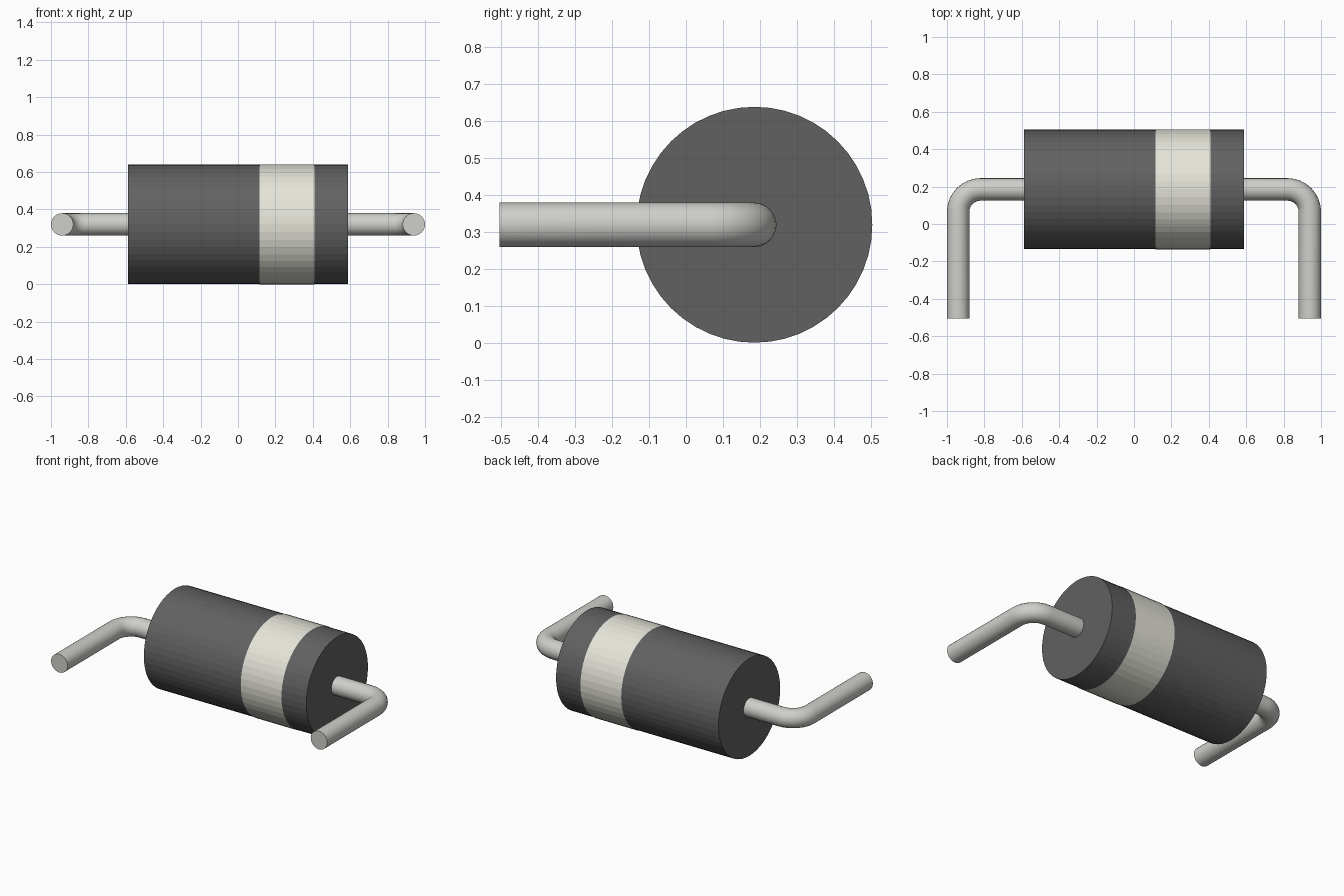
import bpy
from math import pi, sin, cos

if "Cube" in bpy.data.objects:
    bpy.data.objects.remove(bpy.data.objects["Cube"])

CY, CZ = 0.185, 0.32      # body axis position
R = 0.32                  # body radius
HALF = 0.588              # body half length
LEAD_R, LEAD_X, BEND = 0.06, 0.94, 0.12


def material(name, color):
    m = bpy.data.materials.new(name)
    m.diffuse_color = (*color, 1)
    m.use_nodes = True
    m.node_tree.nodes["Principled BSDF"].inputs["Base Color"].default_value = m.diffuse_color
    return m


dark = material("dark_plastic", (0.12, 0.12, 0.12))
cream = material("cream_paint", (0.78, 0.78, 0.70))
metal = material("metal", (0.62, 0.62, 0.59))


def barrel(name, x0, x1, radius, mat, fill='NGON'):
    bpy.ops.mesh.primitive_cylinder_add(
        vertices=48, radius=radius, depth=x1 - x0, end_fill_type=fill,
        location=((x0 + x1) / 2, CY, CZ), rotation=(0, pi / 2, 0))
    ob = bpy.context.object
    ob.name = name
    ob.data.materials.append(mat)
    bpy.ops.object.shade_smooth_by_angle(angle=0.05)


def lead(name, side):
    # straight out of the body, rounded bend, then forward to the tip
    cx, cy = LEAD_X - BEND, CY - BEND
    pts = [(HALF - 0.01, CY)]
    for i in range(9):
        a = pi / 2 * (1 - i / 8)
        pts.append((cx + BEND * cos(a), cy + BEND * sin(a)))
    pts.append((LEAD_X, -0.505))
    cu = bpy.data.curves.new(name, 'CURVE')
    cu.dimensions = '3D'
    cu.bevel_depth = LEAD_R
    cu.bevel_resolution = 10
    cu.use_fill_caps = True
    sp = cu.splines.new('POLY')
    sp.points.add(len(pts) - 1)
    for p, (x, y) in zip(sp.points, pts):
        p.co = (side * x, y, CZ, 1)
    ob = bpy.data.objects.new(name, cu)
    bpy.context.collection.objects.link(ob)
    bpy.ops.object.select_all(action='DESELECT')
    ob.select_set(True)
    bpy.context.view_layer.objects.active = ob
    bpy.ops.object.convert(target='MESH')
    ob = bpy.context.object
    ob.name = name
    ob.data.materials.append(metal)
    bpy.ops.object.shade_smooth_by_angle(angle=0.6)


# Cylindrical body and the polarity band wrapped around it
barrel("body", -HALF, HALF, R - 0.001, dark)
barrel("polarity_band", 0.115, 0.41, R + 0.001, cream, 'NOTHING')

# Bent wire leads
lead("left_lead", -1)
lead("right_lead", 1)
